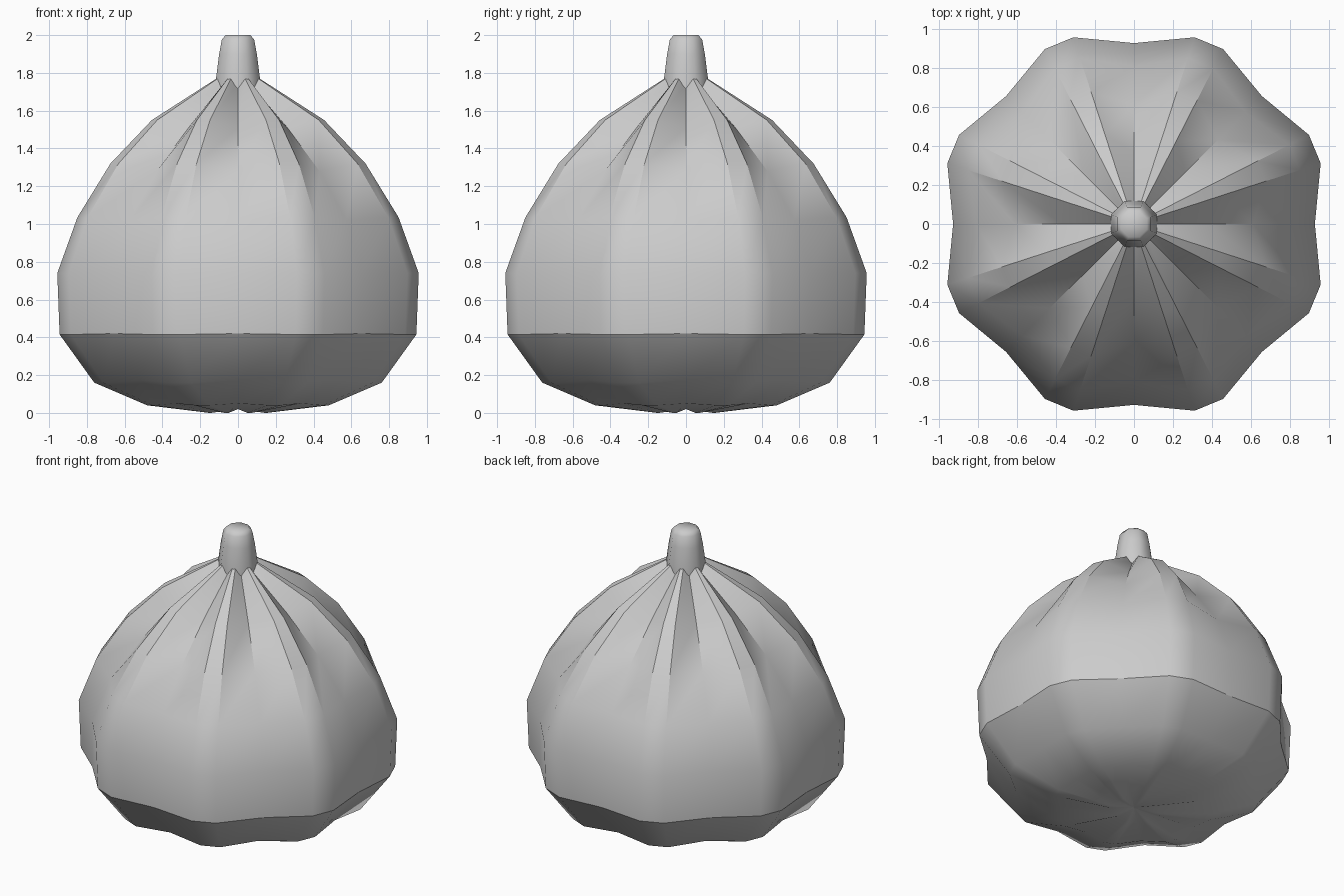
import bpy, bmesh, math

if "Cube" in bpy.data.objects:
    bpy.data.objects.remove(bpy.data.objects["Cube"])

def add_mesh(name, rings, bottom, top, smooth_angle):
    """Skin a stack of closed rings, capped by pole points."""
    bm = bmesh.new()
    loops = [[bm.verts.new(p) for p in ring] for ring in rings]
    n = len(loops[0])
    for lo, hi in zip(loops, loops[1:]):
        for i in range(n):
            j = (i + 1) % n
            bm.faces.new((lo[i], lo[j], hi[j], hi[i]))
    vb, vt = bm.verts.new((0, 0, bottom)), bm.verts.new((0, 0, top))
    for i in range(n):
        j = (i + 1) % n
        bm.faces.new((loops[0][j], loops[0][i], vb))
        bm.faces.new((loops[-1][i], loops[-1][j], vt))
    bmesh.ops.recalc_face_normals(bm, faces=bm.faces)
    me = bpy.data.meshes.new(name)
    bm.to_mesh(me)
    bm.free()
    ob = bpy.data.objects.new(name, me)
    bpy.context.collection.objects.link(ob)
    bpy.ops.object.select_all(action='DESELECT')
    bpy.context.view_layer.objects.active = ob
    ob.select_set(True)
    bpy.ops.object.shade_smooth_by_angle(angle=math.radians(smooth_angle))
    return ob

def polar(r, deg, z):
    a = math.radians(deg)
    return (r * math.cos(a), r * math.sin(a), z)

# Ribbed body: ridge radius, ridge z, groove radius, groove z
profile = [
    (0.16, 0.0, 0.15, 0.02),
    (0.505, 0.04, 0.47, 0.05),
    (0.80, 0.16, 0.74, 0.175),
    (0.993, 0.415, 0.925, 0.42),
    (1.006, 0.74, 0.927, 0.74),
    (0.894, 1.035, 0.81, 1.02),
    (0.71, 1.32, 0.61, 1.28),
    (0.48, 1.55, 0.37, 1.51),
    (0.12, 1.77, 0.09, 1.74),
]
rings = []
for rr, rz, gr, gz in profile:
    ring = []
    for k in range(8):
        base = 45 * k
        ring += [polar(gr, base, gz), polar(rr, base + 18, rz), polar(rr, base + 27, rz)]
    rings.append(ring)
add_mesh("ribbed_body", rings, 0.02, 1.77, 30)

# Tapered eight-sided stem
stem_profile = [(0.128, 1.70), (0.126, 1.77), (0.108, 1.90), (0.093, 1.975), (0.072, 2.0)]
stem_rings = [[polar(r, 22.5 + 45 * k, z) for k in range(8)] for r, z in stem_profile]
add_mesh("stem", stem_rings, 1.70, 2.0, 60)
